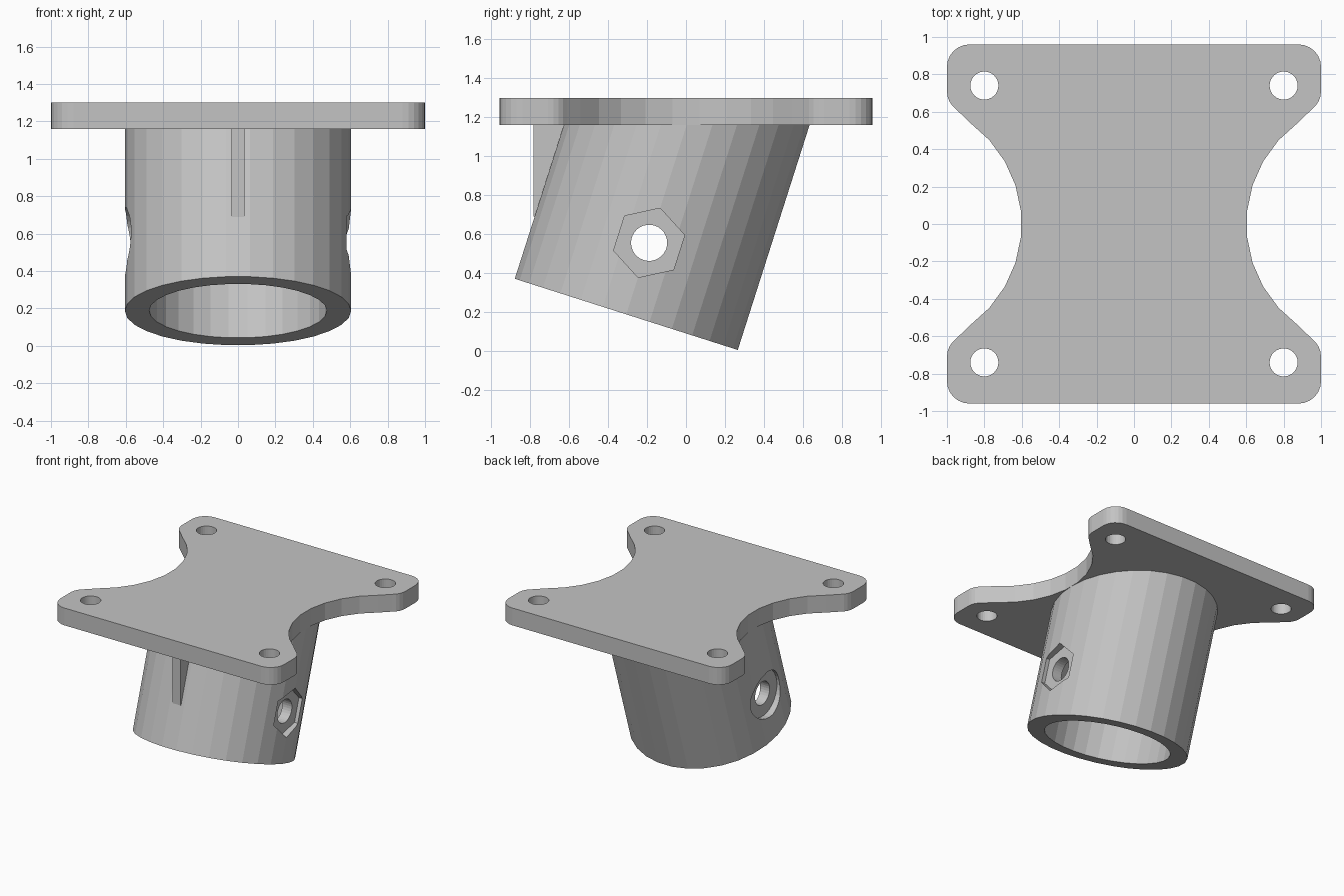
import bpy, bmesh, math
from mathutils import Matrix, Vector

if "Cube" in bpy.data.objects:
    bpy.data.objects.remove(bpy.data.objects["Cube"], do_unlink=True)

grey = bpy.data.materials.new("light grey plastic")
grey.use_nodes = True
GREY = (0.55, 0.55, 0.55, 1)
grey.diffuse_color = GREY
grey.node_tree.nodes["Principled BSDF"].inputs["Base Color"].default_value = GREY

PLATE_LOW, PLATE_TOP = 1.16, 1.30
TILT = math.radians(-17.7)
SIDES = 30


def prism(name, outline, low, high, matrix=Matrix()):
    """Extrude a 2D outline from low to high along local z."""
    bm = bmesh.new()
    face = bm.faces.new([bm.verts.new((x, y, low)) for x, y in outline])
    ext = bmesh.ops.extrude_face_region(bm, geom=[face])
    top = [g for g in ext["geom"] if isinstance(g, bmesh.types.BMVert)]
    bmesh.ops.translate(bm, verts=top, vec=(0, 0, high - low))
    bmesh.ops.recalc_face_normals(bm, faces=bm.faces)
    bm.transform(matrix)
    mesh = bpy.data.meshes.new(name)
    bm.to_mesh(mesh)
    bm.free()
    mesh.materials.append(grey)
    obj = bpy.data.objects.new(name, mesh)
    bpy.context.collection.objects.link(obj)
    return obj


def arc(cx, cy, r, start, end, steps):
    """Points on an arc, angles in degrees."""
    angles = [math.radians(start + (end - start) * i / steps) for i in range(steps + 1)]
    return [(cx + r * math.cos(a), cy + r * math.sin(a)) for a in angles]


def circle(r, sides=SIDES, cx=0, cy=0):
    return arc(cx, cy, r, 0, 360, sides)[:-1]


def cut(obj, cutters):
    """Subtract each cutter, then bake the result and remove the cutters."""
    for c in cutters:
        c.hide_render = True
        mod = obj.modifiers.new("cut", "BOOLEAN")
        mod.operation = "DIFFERENCE"
        mod.solver = "EXACT"
        mod.object = c
    bpy.context.view_layer.update()
    graph = bpy.context.evaluated_depsgraph_get()
    baked = bpy.data.meshes.new_from_object(obj.evaluated_get(graph))
    obj.modifiers.clear()
    obj.data = baked
    for c in cutters:
        bpy.data.objects.remove(c, do_unlink=True)


# Mounting plate: waisted sides and rounded ears, mirrored from one quarter
quarter = arc(1.271, 0, 0.67, 174, 126, 4)
quarter += arc(0.88, 0.71, 0.12, -54, 0, 4)
quarter += arc(0.88, 0.84, 0.12, 0, 90, 6)
right_half = [(x, -y) for x, y in reversed(quarter)] + quarter
outline = right_half + [(-x, -y) for x, y in right_half]
plate = prism("mounting_plate", outline, PLATE_LOW, PLATE_TOP)
cut(plate, [prism("screw_hole", circle(0.075, SIDES, sx * 0.8, sy * 0.74), 1, 1.5)
            for sx in (-1, 1) for sy in (-1, 1)])

# Tilted socket tube, trimmed level with the underside of the plate
frame = Matrix.Translation((0, -0.307, 0.187)) @ Matrix.Rotation(TILT, 4, "X")
cross = frame @ Matrix.Translation((0, 0, 0.386)) @ Matrix.Rotation(math.pi / 2, 4, "Y")
tube = prism("socket_tube", circle(0.605), 0, 1.6, frame)
cut(tube, [
    prism("bore", circle(0.475), -0.2, 1.8, frame),
    prism("trim", [(-2, -2), (2, -2), (2, 2), (-2, 2)], PLATE_LOW, 3),
    prism("bolt_hole", circle(0.093), -1, 1, cross),
    prism("nut_pocket", circle(0.187, 6), 0.55, 1, cross),
    prism("bolt_head_pocket", circle(0.187), -1, -0.55, cross),
])

# Front stiffening rib between tube and plate
side = Matrix(((0, 0, 1, 0), (1, 0, 0, 0), (0, 1, 0, 0), (0, 0, 0, 1)))
prism("stiffening_rib",
      [(-0.785, PLATE_LOW), (-0.785, 0.69), (-0.74, 0.69), (-0.59, PLATE_LOW)],
      -0.035, 0.035, side)
